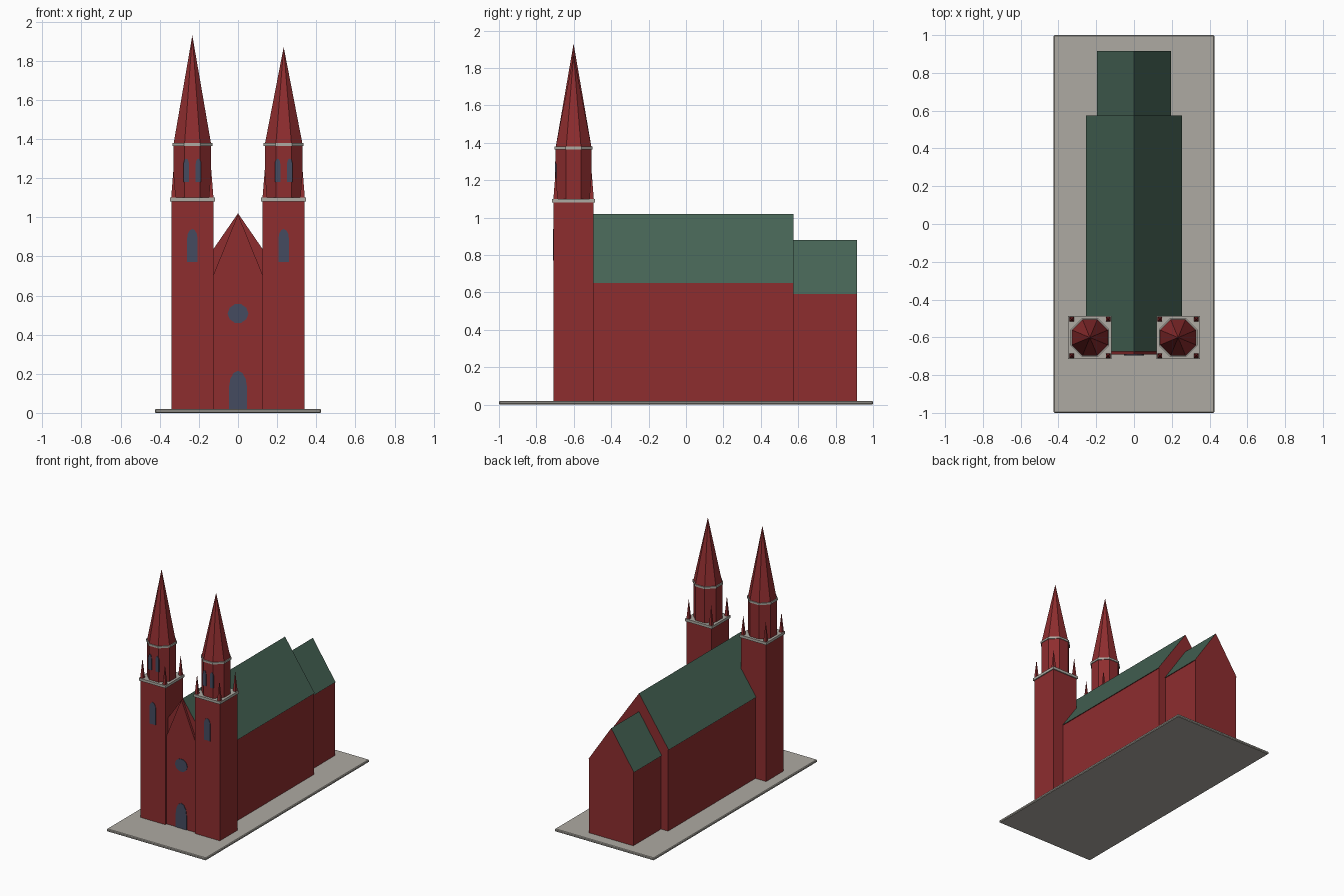
import bpy, bmesh, math
from mathutils import Matrix

if "Cube" in bpy.data.objects:
    bpy.data.objects.remove(bpy.data.objects["Cube"])


def material(name, rgb):
    m = bpy.data.materials.new(name)
    m.diffuse_color = (*rgb, 1)
    m.use_nodes = True
    m.node_tree.nodes["Principled BSDF"].inputs["Base Color"].default_value = m.diffuse_color
    return m


BRICK = material("red brick", (0.27, 0.026, 0.028))
ROOF = material("green copper", (0.06, 0.125, 0.09))
STONE = material("pale stone", (0.42, 0.40, 0.36))
GLASS = material("slate blue glass", (0.06, 0.07, 0.115))


def finish(name, bm, *mats):
    bmesh.ops.recalc_face_normals(bm, faces=bm.faces)
    me = bpy.data.meshes.new(name)
    bm.to_mesh(me)
    bm.free()
    for m in mats:
        me.materials.append(m)
    ob = bpy.data.objects.new(name, me)
    bpy.context.collection.objects.link(ob)
    return ob


def box(name, x, y, z, mat):
    bm = bmesh.new()
    size = [b - a for a, b in (x, y, z)]
    mid = [(a + b) / 2 for a, b in (x, y, z)]
    bmesh.ops.create_cube(bm, size=1, matrix=Matrix.Translation(mid) @ Matrix.Diagonal((*size, 1)))
    return finish(name, bm, mat)


def extrude_y(name, profile, y0, y1, *mats):
    """Extrude an x-z outline along y; upward slopes take the second material."""
    bm = bmesh.new()
    face = bm.faces.new([bm.verts.new((x, y0, z)) for x, z in profile])
    new = bmesh.ops.extrude_face_region(bm, geom=[face])["geom"]
    bmesh.ops.translate(bm, vec=(0, y1 - y0, 0), verts=[v for v in new if isinstance(v, bmesh.types.BMVert)])
    bmesh.ops.recalc_face_normals(bm, faces=bm.faces)
    if len(mats) > 1:
        for f in bm.faces:
            f.material_index = int(f.normal.z > 0.1)
    return finish(name, bm, *mats)


def cone(name, x, y, z0, z1, a0, a1, sides, mat):
    """Upright cone with flat sides facing the axes; a0 and a1 are apothems."""
    bm = bmesh.new()
    k = math.cos(math.pi / sides)
    bmesh.ops.create_cone(bm, cap_ends=True, segments=sides, radius1=a0 / k, radius2=a1 / k, depth=z1 - z0,
                          matrix=Matrix.Translation((x, y, (z0 + z1) / 2)) @ Matrix.Rotation(math.pi / sides, 4, 'Z'))
    return finish(name, bm, mat)


def lancet(name, x, y, z0, spring, top, half):
    """Thin arched plate on a front wall at depth y."""
    right = [(half * math.cos(t), spring + (top - spring) * math.sin(t))
             for t in (0, math.pi / 6, math.pi / 3)]
    pts = [(half, z0)] + right + [(0, top)] + [(-a, b) for a, b in reversed(right)] + [(-half, z0)]
    extrude_y(name, [(x + a, b) for a, b in pts], y - 0.004, y + 0.004, GLASS)


# plinth
base = box("plinth", (-0.425, 0.425), (-1, 1), (0, 0.02), STONE)
bev = base.modifiers.new("soft edge", 'BEVEL')
bev.width, bev.segments = 0.005, 1

# nave and chancel: walls with a gabled roof
for part, half, eave, peak, y0, y1 in (("nave", 0.255, 0.65, 1.02, -0.675, 0.575),
                                       ("chancel", 0.195, 0.59, 0.88, 0.565, 0.915)):
    w = half - 0.006
    box(part + "_walls", (-w, w), (y0, y1), (0.02, eave), BRICK)
    extrude_y(part + "_roof", [(-half, eave), (half, eave), (0, peak)], y0, y1, BRICK, ROOF)

# west front between the towers
extrude_y("facade", [(-0.13, 0.02), (0.13, 0.02), (0.13, 0.695), (0, 1.015), (-0.13, 0.695)],
          -0.692, -0.672, BRICK)
lancet("door", 0, -0.692, 0.02, 0.13, 0.215, 0.046)
extrude_y("rose_window", [(0.053 * math.cos(i * math.pi / 5), 0.508 + 0.05 * math.sin(i * math.pi / 5))
                          for i in range(10)], -0.696, -0.688, GLASS)

# twin towers, the left spire a little taller
TY = -0.601
for side, s, tip in (("left", -1, 1.93), ("right", 1, 1.87)):
    cx = s * 0.2335
    h, c = 0.107, 0.115
    box(side + "_tower", (cx - h, cx + h), (TY - h, TY + h), (0.02, 1.08), BRICK)
    box(side + "_cornice", (cx - c, cx + c), (TY - c, TY + c), (1.08, 1.10), STONE)
    lancet(side + "_tower_window", cx, TY - h, 0.77, 0.89, 0.94, 0.027)
    cone(side + "_belfry", cx, TY, 1.10, 1.368, 0.096, 0.096, 8, BRICK)
    cone(side + "_belfry_band", cx, TY, 1.365, 1.38, 0.102, 0.102, 8, STONE)
    cone(side + "_spire", cx, TY, 1.38, tip, 0.095, 0.0, 8, BRICK)
    for i in (-1, 1):
        lancet(f"{side}_belfry_window_{i}", cx + i * 0.031, TY - 0.096, 1.18, 1.27, 1.30, 0.014)
        for j in (-1, 1):
            cone(f"{side}_pinnacle_{i}_{j}", cx + i * 0.096, TY + j * 0.096, 1.10, 1.25, 0.012, 0, 4, BRICK)
